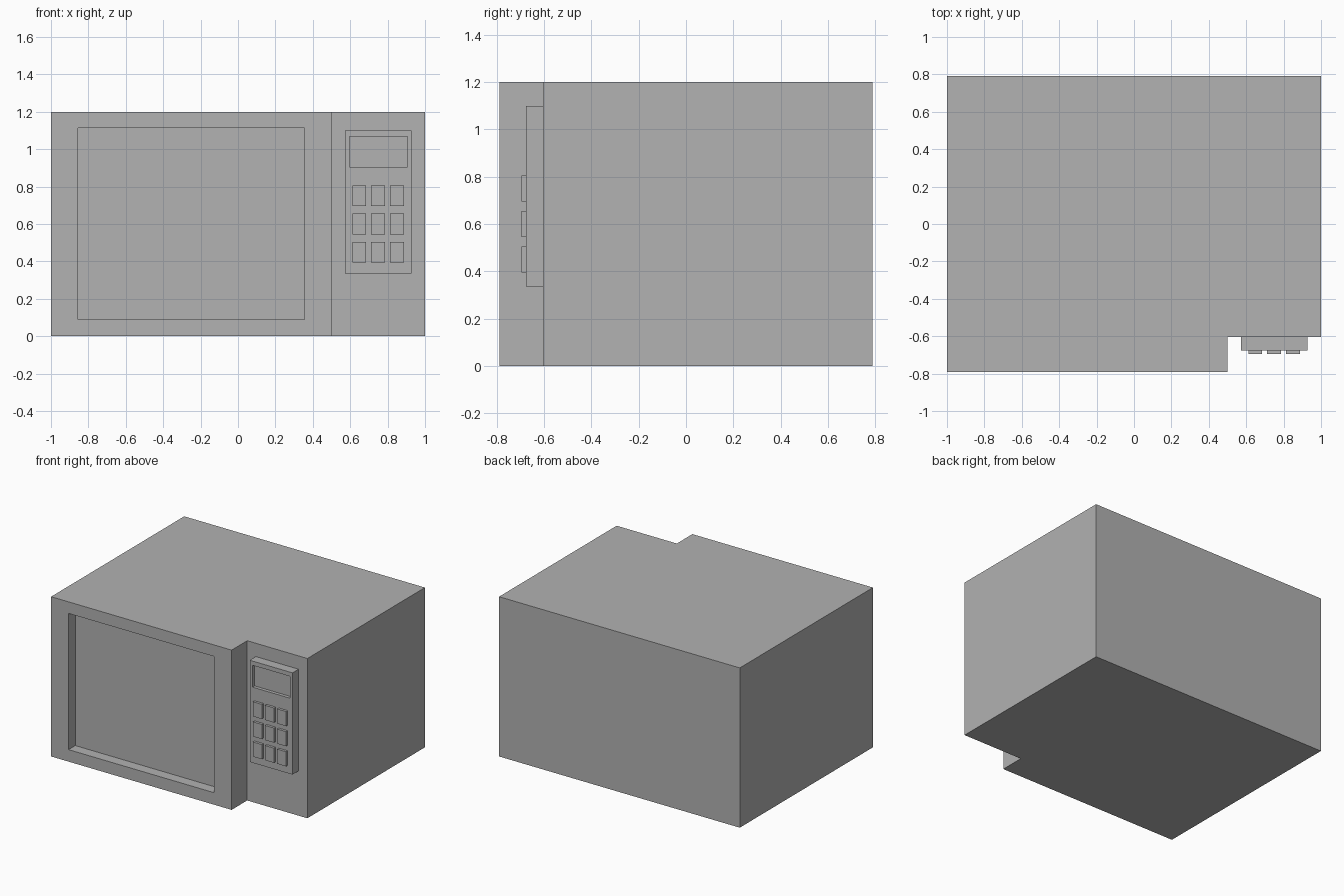
import bpy
import bmesh

cube = bpy.data.objects.get("Cube")
if cube:
    bpy.data.objects.remove(cube, do_unlink=True)

GREY = (0.445, 0.445, 0.445, 1.0)
grey = bpy.data.materials.new("plain grey")
grey.use_nodes = True
grey.diffuse_color = GREY
grey.node_tree.nodes["Principled BSDF"].inputs["Base Color"].default_value = GREY


def prism(profile, height, bottom=0.0):
    """Extrude an xy outline straight up."""
    bm = bmesh.new()
    base = bm.faces.new([bm.verts.new((x, y, bottom)) for x, y in profile])
    top = bmesh.ops.extrude_face_region(bm, geom=[base])["geom"]
    verts = [v for v in top if isinstance(v, bmesh.types.BMVert)]
    bmesh.ops.translate(bm, verts=verts, vec=(0, 0, height))
    bmesh.ops.recalc_face_normals(bm, faces=bm.faces[:])
    return bm


def block(x0, x1, y0, y1, z0, z1):
    return prism([(x0, y0), (x1, y0), (x1, y1), (x0, y1)], z1 - z0, z0)


def recess(bm, x0, x1, z0, z1, depth):
    """Sink a rectangular pocket into the foremost face."""
    face = min(bm.faces, key=lambda f: f.calc_center_median().y)
    mid = face.calc_center_median()
    bmesh.ops.inset_individual(bm, faces=[face], thickness=0.01)
    for v in face.verts:
        v.co.x = x0 if v.co.x < mid.x else x1
        v.co.z = z0 if v.co.z < mid.z else z1
    floor = bmesh.ops.extrude_discrete_faces(bm, faces=[face])["faces"][0]
    bmesh.ops.translate(bm, verts=floor.verts[:], vec=(0, depth, 0))


def finish(name, bm):
    mesh = bpy.data.meshes.new(name)
    bm.to_mesh(mesh)
    bm.free()
    mesh.materials.append(grey)
    obj = bpy.data.objects.new(name, mesh)
    bpy.context.collection.objects.link(obj)


# Oven body with the stepped-back control side and sunken door window
FRONT, STEP, BACK = -0.79, -0.605, 0.79
body = prism([(-1, FRONT), (0.5, FRONT), (0.5, STEP),
              (1, STEP), (1, BACK), (-1, BACK)], 1.2)
recess(body, -0.855, 0.355, 0.09, 1.113, 0.08)
finish("oven_body", body)

# Control panel with sunken display
PANEL = -0.677
panel = block(0.572, 0.927, PANEL, STEP, 0.336, 1.1)
recess(panel, 0.595, 0.905, 0.904, 1.068, 0.025)
finish("control_panel", panel)

# Keypad buttons
for row in range(3):
    for col in range(3):
        x = 0.648 + col * 0.101
        z = 0.751 - row * 0.151
        finish(f"button_{row + 1}_{col + 1}",
               block(x - 0.037, x + 0.037, PANEL - 0.019, PANEL, z - 0.055, z + 0.055))
